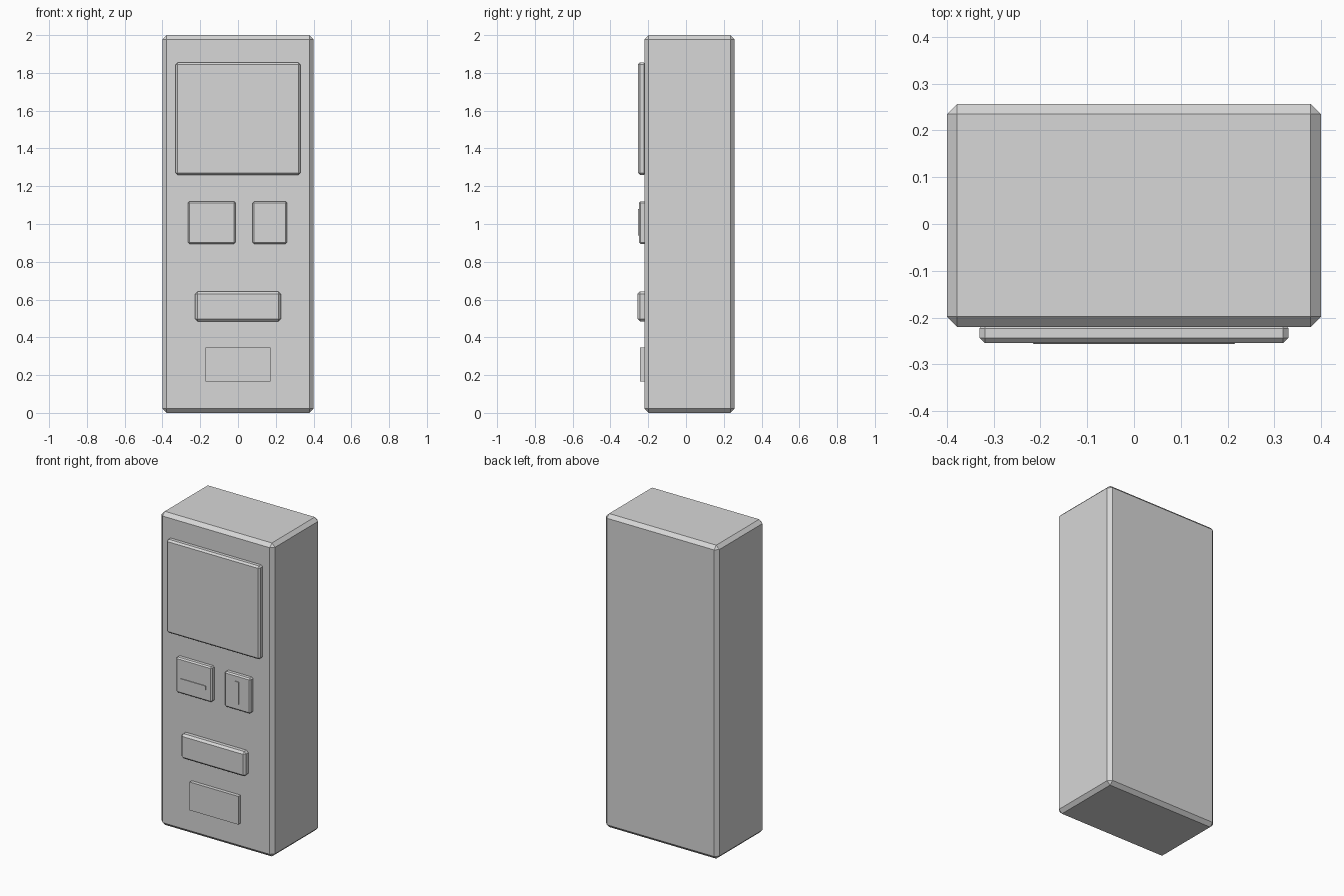
import bpy, bmesh
from mathutils import Vector

if "Cube" in bpy.data.objects:
    bpy.data.objects.remove(bpy.data.objects["Cube"])

grey = bpy.data.materials.new("plain grey")
grey.diffuse_color = (0.68, 0.68, 0.68, 1)
grey.use_nodes = True
grey.node_tree.nodes["Principled BSDF"].inputs["Base Color"].default_value = grey.diffuse_color


def box(name, x, y, z, bevel=0.0):
    """Box from (min, max) ranges, with optional one-segment chamfer."""
    bm = bmesh.new()
    bmesh.ops.create_cube(bm, size=1)
    size = Vector((x[1] - x[0], y[1] - y[0], z[1] - z[0]))
    mid = Vector((sum(x), sum(y), sum(z))) / 2
    bmesh.ops.scale(bm, vec=size, verts=bm.verts)
    bmesh.ops.translate(bm, vec=mid, verts=bm.verts)
    if bevel:
        bmesh.ops.bevel(bm, geom=bm.edges[:], offset=bevel, segments=1,
                        affect='EDGES', profile=0.5)
    mesh = bpy.data.meshes.new(name)
    bm.to_mesh(mesh)
    bm.free()
    mesh.materials.append(grey)
    obj = bpy.data.objects.new(name, mesh)
    bpy.context.collection.objects.link(obj)
    return obj


# Cabinet
box("cabinet", (-0.4, 0.4), (-0.22, 0.257), (0, 2), 0.022)

# Large screen panel
box("screen", (-0.33, 0.33), (-0.255, -0.212), (1.26, 1.855), 0.011)

# Two small panels, each with a raised slot bar
box("left_panel", (-0.265, -0.013), (-0.249, -0.212), (0.895, 1.12), 0.008)
box("left_slot", (-0.23, -0.05), (-0.254, -0.24), (0.968, 0.993))
box("right_panel", (0.078, 0.26), (-0.249, -0.212), (0.895, 1.12), 0.008)
box("right_slot", (0.153, 0.183), (-0.254, -0.24), (0.94, 1.08))

# Tray and lower plate
box("tray", (-0.227, 0.227), (-0.257, -0.205), (0.485, 0.643), 0.013)
box("lower_plate", (-0.172, 0.172), (-0.243, -0.212), (0.165, 0.345))
